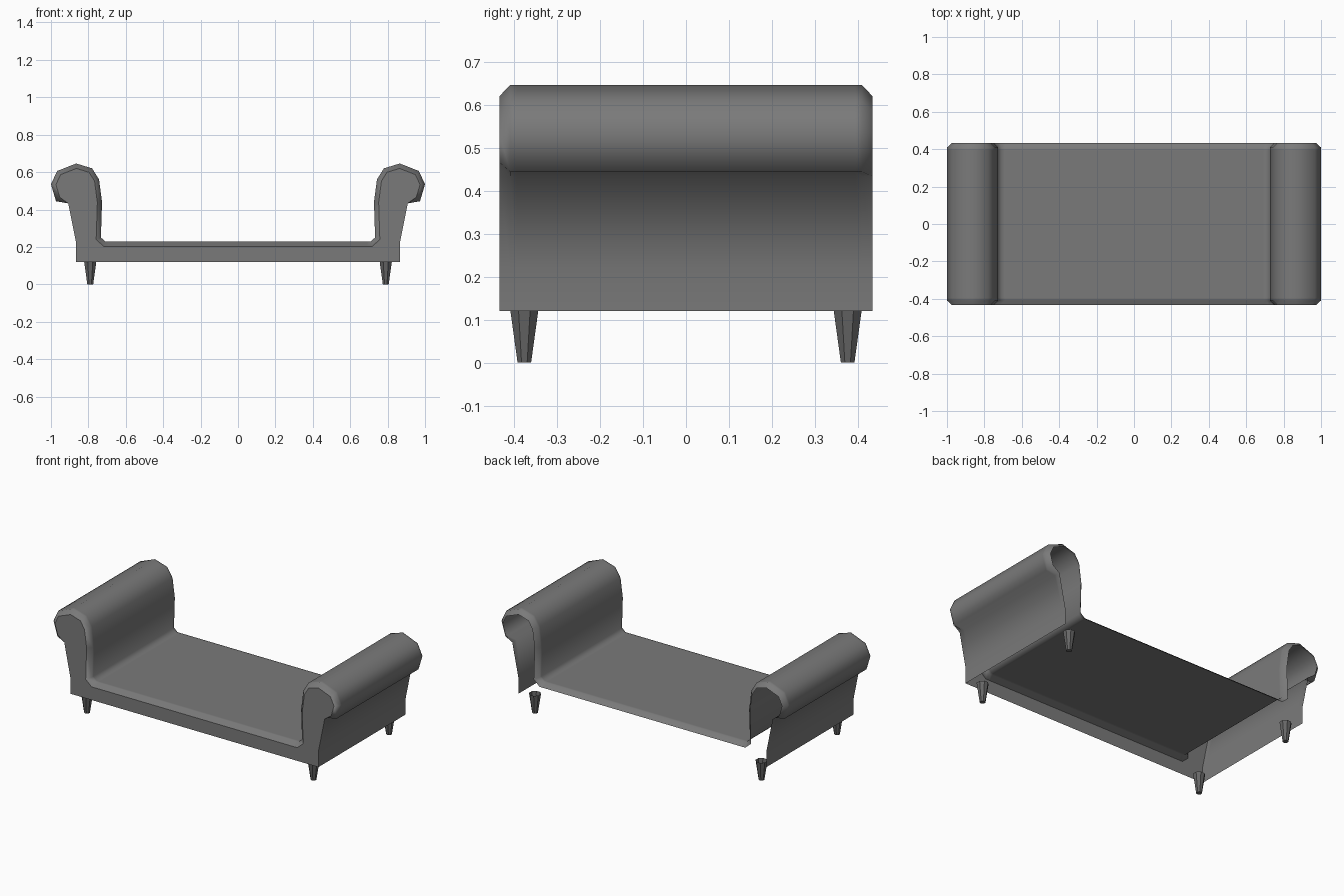
import bpy, bmesh, math
from mathutils import Vector

if "Cube" in bpy.data.objects:
    bpy.data.objects.remove(bpy.data.objects["Cube"])

DEPTH, BEVEL = 0.434, 0.025

# Left arm outline (x, z, inset factor), from the outer foot over the roll to the seat
ARM = [(-0.865, 0.12, 0), (-0.865, 0.22, 0), (-0.908, 0.433, 0), (-0.973, 0.444, 1),
       (-1.0, 0.535, 1), (-0.967, 0.606, 1), (-0.865, 0.646, 1), (-0.78, 0.62, 1),
       (-0.743, 0.561, 1), (-0.727, 0.44, 1), (-0.733, 0.25, 1), (-0.708, 0.228, 1),
       (-0.69, 0.228, 1)]
OUTLINE = ARM + [(-x, z, k) for x, z, k in reversed(ARM)]


def grey(name, v):
    mat = bpy.data.materials.new(name)
    mat.diffuse_color = (v, v, v, 1)
    mat.use_nodes = True
    mat.node_tree.nodes["Principled BSDF"].inputs["Base Color"].default_value = mat.diffuse_color
    return mat


fabric, wood = grey("dark_fabric", 0.195), grey("dark_wood", 0.135)


def inset_outline():
    """Outline moved inwards for the soft front and back edges."""
    pts = [Vector((x, z)) for x, z, _ in OUTLINE]
    out = []
    for i, p in enumerate(pts):
        if not OUTLINE[i][2]:
            out.append(p)
            continue
        a, b = (p - pts[i - 1]).normalized(), (pts[i + 1] - p).normalized()
        n1, n2 = Vector((a.y, -a.x)), Vector((b.y, -b.x))
        n = (n1 + n2).normalized()
        out.append(p + n * BEVEL / max(n.dot(n1), 0.5))
    return out


def finish(bm, name, angle, mat):
    bmesh.ops.recalc_face_normals(bm, faces=bm.faces)
    me = bpy.data.meshes.new(name)
    bm.to_mesh(me)
    bm.free()
    me.materials.append(mat)
    ob = bpy.data.objects.new(name, me)
    bpy.context.collection.objects.link(ob)
    bpy.ops.object.select_all(action='DESELECT')
    ob.select_set(True)
    bpy.context.view_layer.objects.active = ob
    bpy.ops.object.shade_smooth_by_angle(angle=math.radians(angle))
    return ob


# Upholstered shell: seat and both rolled arms, open at the back and underneath
bm = bmesh.new()
full = [Vector((x, z)) for x, z, _ in OUTLINE]
small = inset_outline()
inner = DEPTH - BEVEL
rows = [[bm.verts.new((p.x, y, p.y)) for p in pts] for y, pts in
        ((-DEPTH, small), (-inner, full), (-inner + 0.015, full),
         (inner - 0.015, full), (inner, full), (DEPTH, small))]
for r0, r1 in zip(rows, rows[1:]):
    for i in range(len(r0) - 1):
        bm.faces.new((r0[i], r0[i + 1], r1[i + 1], r1[i]))
front = bm.faces.new(rows[0])
# A narrow border keeps the front panel flat inside its rounded edge
bmesh.ops.inset_region(bm, faces=[front], thickness=0.01, use_even_offset=True)
finish(bm, "upholstered_body", 80, fabric)

# Four tapered eight-sided legs, open at the hidden top
for sx in (-1, 1):
    for sy in (-1, 1):
        bm = bmesh.new()
        rings = []
        for z, r in ((0, 0.017), (0.12, 0.035)):
            rings.append([bm.verts.new((sx * 0.79 + r * math.cos((i + 0.5) * math.pi / 4),
                                        sy * 0.376 + r * math.sin((i + 0.5) * math.pi / 4), z))
                          for i in range(8)])
        for i in range(8):
            j = (i + 1) % 8
            bm.faces.new((rings[0][i], rings[0][j], rings[1][j], rings[1][i]))
        bm.faces.new(rings[0][::-1])
        finish(bm, ("front" if sy < 0 else "back") + ("_left" if sx < 0 else "_right") + "_leg",
               30, wood)
